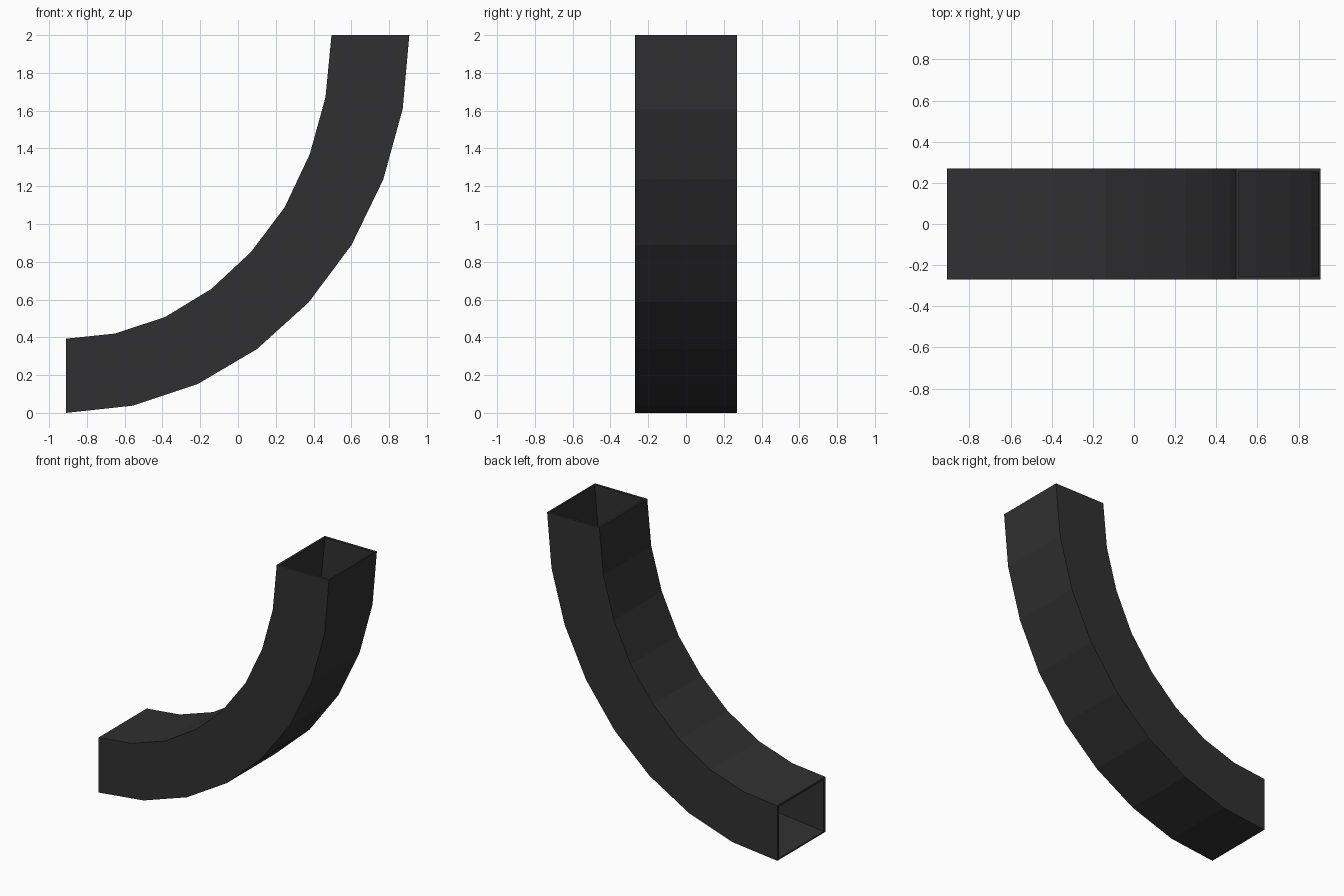
import bpy, bmesh, math

if "Cube" in bpy.data.objects:
    bpy.data.objects.remove(bpy.data.objects["Cube"])

SEGMENTS = 8
HALF_WIDTH = 0.27
CX, CZ = -0.91, 2.0      # centre of the quarter bend

# inside (concave) edge of the bend
INNER = [(-0.91, 0.393), (-0.65, 0.42), (-0.385, 0.508), (-0.14, 0.657),
         (0.07, 0.853), (0.248, 1.09), (0.38, 1.37), (0.463, 1.67), (0.495, 2.0)]


def section(i, wall_y=0.0, wall_in=0.0, wall_out=0.0):
    """Four corners of the duct at step i, optionally shrunk by wall thickness."""
    a = math.pi / 2 * i / SEGMENTS
    s, c = math.sin(a), math.cos(a)
    ox = CX + (1.817 - wall_out) * s
    oz = CZ - (2.0 - wall_out) * c
    ix, iz = INNER[i][0] + wall_in * s, INNER[i][1] - wall_in * c
    w = HALF_WIDTH - wall_y
    return [(ox, -w, oz), (ox, w, oz), (ix, w, iz), (ix, -w, iz)]


bm = bmesh.new()
outer = [[bm.verts.new(p) for p in section(i)] for i in range(SEGMENTS + 1)]
bore = [[bm.verts.new(p) for p in section(i, 0.018, 0.015, 0.01)]
        for i in range(SEGMENTS + 1)]


def bridge(r1, r2):
    for k in range(4):
        n = (k + 1) % 4
        bm.faces.new((r1[k], r1[n], r2[n], r2[k]))


# outside skin, inside skin and the two open rims
for i in range(SEGMENTS):
    bridge(outer[i], outer[i + 1])
    bridge(bore[i + 1], bore[i])
bridge(bore[0], outer[0])
bridge(outer[-1], bore[-1])
bmesh.ops.recalc_face_normals(bm, faces=bm.faces[:])

mesh = bpy.data.meshes.new("curved_duct")
bm.to_mesh(mesh)
bm.free()
mat = bpy.data.materials.new("dark grey")
mat.diffuse_color = (0.03, 0.03, 0.03, 1)
mat.use_nodes = True
mat.node_tree.nodes["Principled BSDF"].inputs["Base Color"].default_value = mat.diffuse_color
mesh.materials.append(mat)
bpy.context.collection.objects.link(bpy.data.objects.new("curved_duct", mesh))
